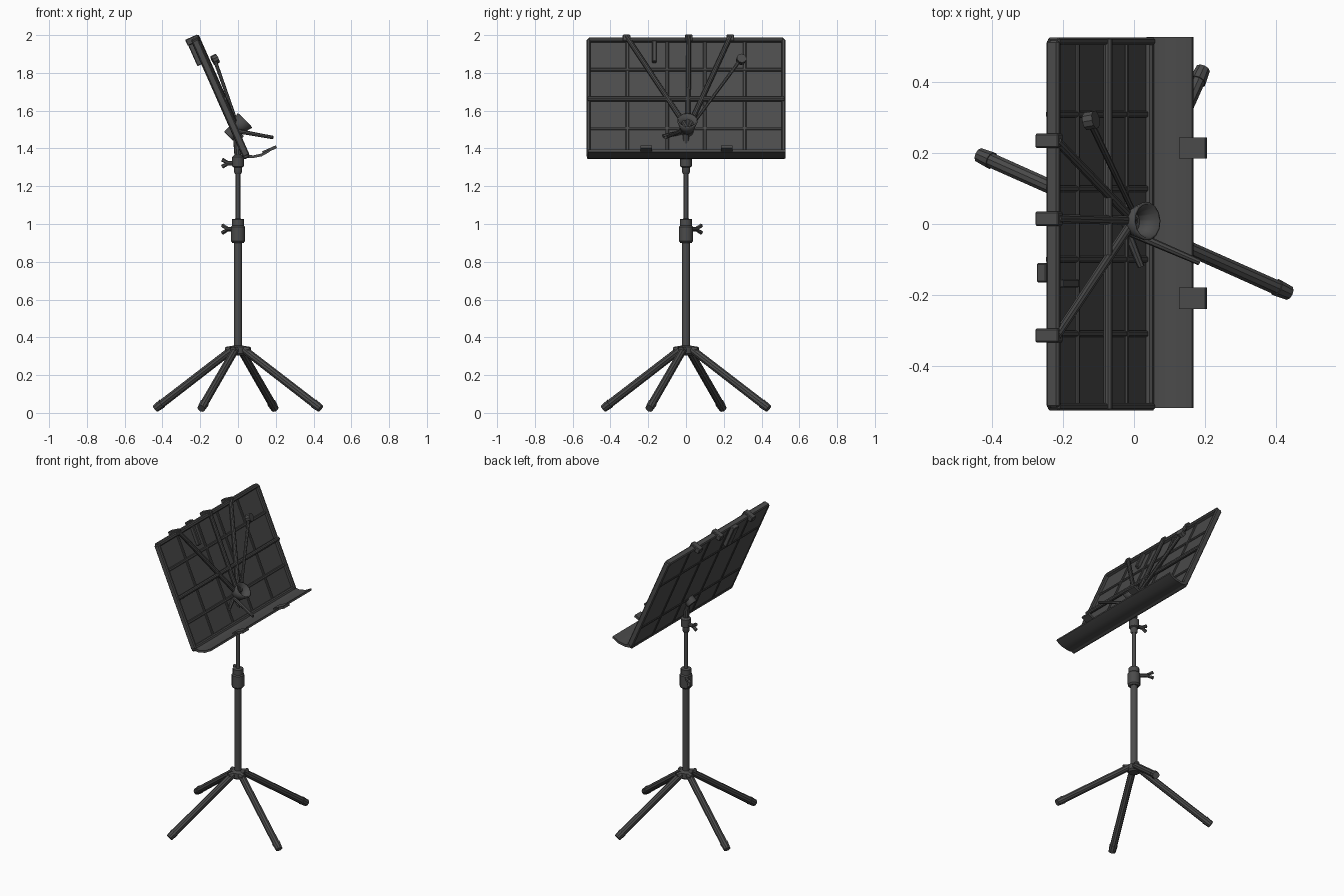
import bpy, bmesh, math
from mathutils import Vector, Matrix

if "Cube" in bpy.data.objects:
    bpy.data.objects.remove(bpy.data.objects["Cube"])

grey = bpy.data.materials.new("dark grey metal")
grey.diffuse_color = (0.07, 0.07, 0.07, 1)
grey.use_nodes = True
grey.node_tree.nodes["Principled BSDF"].inputs["Base Color"].default_value = grey.diffuse_color


def finish(name, bm, angle=35):
    bmesh.ops.recalc_face_normals(bm, faces=bm.faces)
    me = bpy.data.meshes.new(name)
    bm.to_mesh(me)
    bm.free()
    me.materials.append(grey)
    ob = bpy.data.objects.new(name, me)
    bpy.context.collection.objects.link(ob)
    bpy.ops.object.select_all(action='DESELECT')
    ob.select_set(True)
    bpy.context.view_layer.objects.active = ob
    bpy.ops.object.shade_smooth_by_angle(angle=math.radians(angle))
    return ob


def tube(name, a, b, r1, r2=None, seg=10, caps=True):
    a, b = Vector(a), Vector(b)
    r2 = r1 if r2 is None else r2
    bm = bmesh.new()
    rot = (b - a).to_track_quat('Z', 'Y').to_matrix().to_4x4()
    bmesh.ops.create_cone(bm, cap_ends=caps, segments=seg, radius1=r1, radius2=r2,
                          depth=(b - a).length, matrix=Matrix.Translation((a + b) / 2) @ rot)
    return finish(name, bm)


def lathe(name, prof, seg=12):
    bm = bmesh.new()
    rings = [[bm.verts.new((r * math.cos(2 * math.pi * k / seg), r * math.sin(2 * math.pi * k / seg), z))
              for k in range(seg)] for r, z in prof]
    for p, q in zip(rings, rings[1:]):
        for k in range(seg):
            bm.faces.new((p[k], p[(k + 1) % seg], q[(k + 1) % seg], q[k]))
    bm.faces.new(rings[0])
    bm.faces.new(rings[-1])
    return finish(name, bm)


# Desk frame: y across, s up the slope, d out of the front face
BASE = Vector((0.045, 0, 1.36))
UP = Vector((-0.277, 0, 0.625)).normalized()
OUT = Vector((UP.z, 0, -UP.x))


def desk(y, s, d):
    return BASE + Vector((0, y, 0)) + UP * s + OUT * d


def slab(name, y, s, d, bevel=0.004):
    bm = bmesh.new()
    bmesh.ops.create_cube(bm, size=1)
    for v in bm.verts:
        f = v.co + Vector((0.5, 0.5, 0.5))
        v.co = desk(y[0] + (y[1] - y[0]) * f.x, s[0] + (s[1] - s[0]) * f.y, d[0] + (d[1] - d[0]) * f.z)
    bmesh.ops.bevel(bm, geom=bm.edges[:], offset=bevel, segments=1, affect='EDGES')
    return finish(name, bm)


# Four splayed legs with hinge lugs and feet
for i in range(4):
    a = math.radians(-24 + 90 * i)
    c, s = math.cos(a), math.sin(a)
    tube("leg", (0.035 * c, 0.035 * s, 0.335), (0.465 * c, 0.465 * s, 0.032), 0.021, 0.022)
    tube("foot_cap", (0.44 * c, 0.44 * s, 0.05), (0.478 * c, 0.478 * s, 0.023), 0.025, 0.021)
    tube("hinge_lug", (0.02 * c, 0.02 * s, 0.338), (0.068 * c, 0.068 * s, 0.334), 0.019, 0.016, 8)

# Hub, post, height clamp, inner rod and head clamp
lathe("leg_hub", [(0.03, 0.305), (0.042, 0.315), (0.042, 0.348), (0.024, 0.358)])
lathe("lower_post", [(0.022, 0.31), (0.022, 0.92)])
lathe("height_clamp", [(0.03, 0.9), (0.038, 0.91), (0.038, 0.985), (0.032, 0.992), (0.032, 1.025), (0.014, 1.028)])
lathe("upper_rod", [(0.012, 1.0), (0.012, 1.3)])
lathe("head_clamp", [(0.016, 1.265), (0.022, 1.275), (0.022, 1.3), (0.031, 1.305), (0.031, 1.355), (0.02, 1.365)])
tube("head_stem", (0, 0, 1.35), (-0.01, 0, 1.48), 0.018)


# Wing screws
def wing_screw(name, z, direction, reach):
    d = Vector(direction).normalized()
    o = Vector((0, 0, z))
    tube(name + "_shaft", o + d * 0.02, o + d * reach * 0.75, 0.012, seg=8)
    for sgn in (-1, 1):
        tip = o + d * reach + Vector((0, 0, 0.019 * sgn))
        tube(name + "_wing", o + d * reach * 0.6, tip, 0.009, 0.011, 6)


wing_screw("clamp_screw", 0.973, (-1, 1, 0), 0.115)
wing_screw("head_screw", 1.322, (-1, 0.15, 0), 0.085)

# Desk: thin sheet, raised rim and quilted ribs
L = 0.68
slab("desk_sheet", (-0.52, 0.52), (0, L), (-0.018, -0.004))
for sgn in (-1, 1):
    slab("side_rim", tuple(sorted((sgn * 0.505, sgn * 0.527))), (0, L - 0.008), (-0.02, 0.018), 0.006)
slab("top_rim", (-0.518, 0.518), (L - 0.022, L + 0.002), (-0.02, 0.018), 0.006)
slab("bottom_rim", (-0.525, 0.525), (-0.012, 0.02), (-0.02, 0.014), 0.006)
for y in (-0.31, -0.1, 0.1, 0.31):
    slab("upright_rib", (y - 0.009, y + 0.009), (0, L), (-0.022, 0.003))
for s in (0.16, 0.5):
    slab("cross_rib", (-0.515, 0.515), (s - 0.009, s + 0.009), (-0.022, 0.004))
tube("cross_bar", desk(-0.522, 0.323, 0.014), desk(0.522, 0.323, 0.014), 0.013)

# Page ledge: curved profile extruded across the desk
low = [(0.035, 1.352), (0.075, 1.348), (0.125, 1.358), (0.168, 1.382)]
high = [(0.164, 1.394), (0.125, 1.373), (0.08, 1.363), (0.045, 1.37)]
bm = bmesh.new()
ends = [[bm.verts.new((x, y, z)) for x, z in low + high] for y in (-0.52, 0.528)]
for k in range(8):
    bm.faces.new((ends[0][k], ends[0][(k + 1) % 8], ends[1][(k + 1) % 8], ends[1][k]))
for e in ends:
    bm.faces.new(e)
finish("page_ledge", bm)
for y in (-0.21, 0.215):
    bm = bmesh.new()
    bmesh.ops.create_cube(bm, size=1, matrix=Matrix.Translation((0.167, y, 1.393)) @
                          Matrix.Rotation(math.radians(-24), 4, 'Y') @ Matrix.Diagonal((0.08, 0.06, 0.016, 1)))
    finish("ledge_clip", bm)

# Fan of struts with hooks over the top edge
for y in (-0.315, 0.015, 0.235):
    tube("fan_strut", desk(0.01, 0.15, 0.015), desk(y, 0.685, 0.016), 0.014, 0.013)
    slab("top_hook", (y - 0.02, y + 0.02), (L - 0.022, L + 0.014), (-0.048, 0.024))
slab("back_clip", (-0.165, -0.11), (0.54, 0.69), (-0.045, -0.015))
slab("front_clip", (-0.18, -0.155), (0.54, 0.66), (-0.005, 0.022))

# Page holder arm with round tip, and tilt pegs
tube("holder_arm", (0.0, 0.03, 1.52), (-0.122, 0.285, 1.865), 0.008, 0.01, 8)
tube("holder_tip", (-0.135, 0.29, 1.865), (-0.108, 0.295, 1.878), 0.026)
tube("tilt_peg", (-0.02, -0.02, 1.495), (0.185, -0.108, 1.458), 0.012, 0.009, 8)
tube("short_peg", (-0.02, -0.02, 1.485), (0.02, -0.12, 1.465), 0.013, 0.01, 8)

# Flared cup at the centre of the desk
cup = tube("centre_cup", (-0.025, 0.005, 1.487), (0.036, 0.008, 1.548), 0.03, 0.055, 14, False)
sol = cup.modifiers.new("wall", 'SOLIDIFY')
sol.thickness = 0.008
tube("cup_base", (-0.05, 0.005, 1.465), (-0.005, 0.006, 1.508), 0.034, 0.036, 14)
